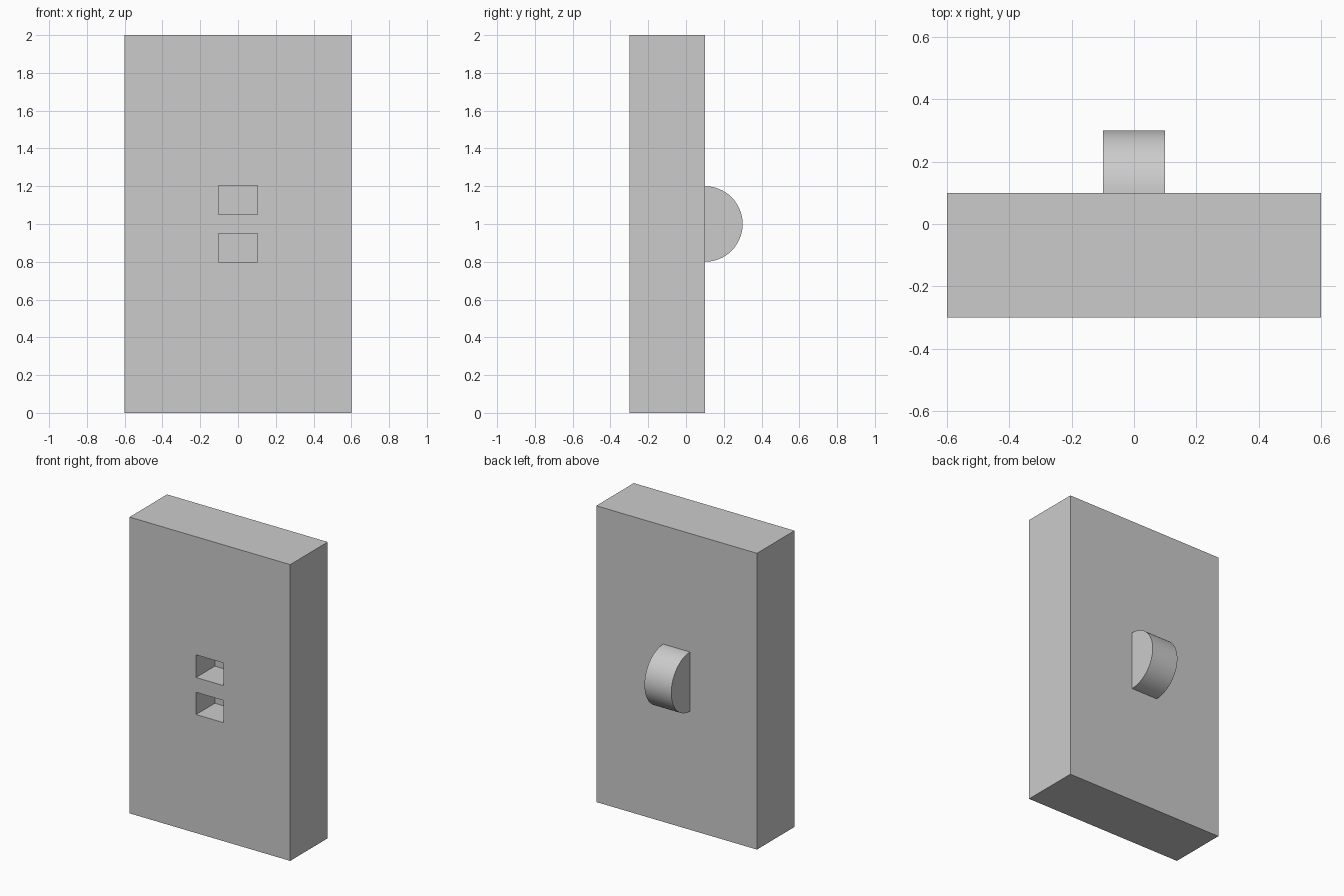
import bpy, bmesh, math

if "Cube" in bpy.data.objects:
    bpy.data.objects.remove(bpy.data.objects["Cube"])


def make_object(name, bm):
    bmesh.ops.recalc_face_normals(bm, faces=bm.faces)
    mesh = bpy.data.meshes.new(name)
    bm.to_mesh(mesh)
    bm.free()
    obj = bpy.data.objects.new(name, mesh)
    bpy.context.collection.objects.link(obj)
    return obj


def box(name, lo, hi):
    bm = bmesh.new()
    bmesh.ops.create_cube(bm, size=1)
    for v in bm.verts:
        v.co = [(a + b) / 2 + c * (b - a) for a, b, c in zip(lo, hi, v.co)]
    return make_object(name, bm)


# Upright plate
plate = box("plate", (-0.6, -0.3, 0), (0.6, 0.1, 2))

# Two blind rectangular slots in the front face
for name, z in (("lower_slot_cutter", 0.8), ("upper_slot_cutter", 1.05)):
    cutter = box(name, (-0.103, -0.4, z), (0.103, -0.1, z + 0.153 if z > 1 else z + 0.15))
    cutter.hide_render = True
    cutter.hide_set(True)
    cut = plate.modifiers.new(name, 'BOOLEAN')
    cut.operation = 'DIFFERENCE'
    cut.solver = 'EXACT'
    cut.object = cutter

# Half-round knob on the back face
N, R = 32, 0.2
bm = bmesh.new()
profile = []
for i in range(N + 1):
    a = math.pi * (i / N - 0.5)
    profile.append(bm.verts.new((-0.1, 0.1 + R * math.cos(a), 1 + R * math.sin(a))))
face = bm.faces.new(profile)
ext = bmesh.ops.extrude_face_region(bm, geom=[face])
bmesh.ops.translate(bm, vec=(0.2, 0, 0),
                    verts=[g for g in ext["geom"] if isinstance(g, bmesh.types.BMVert)])
knob = make_object("half_round_knob", bm)
bpy.ops.object.select_all(action='DESELECT')
knob.select_set(True)
bpy.context.view_layer.objects.active = knob
bpy.ops.object.shade_smooth_by_angle(angle=math.radians(30))
